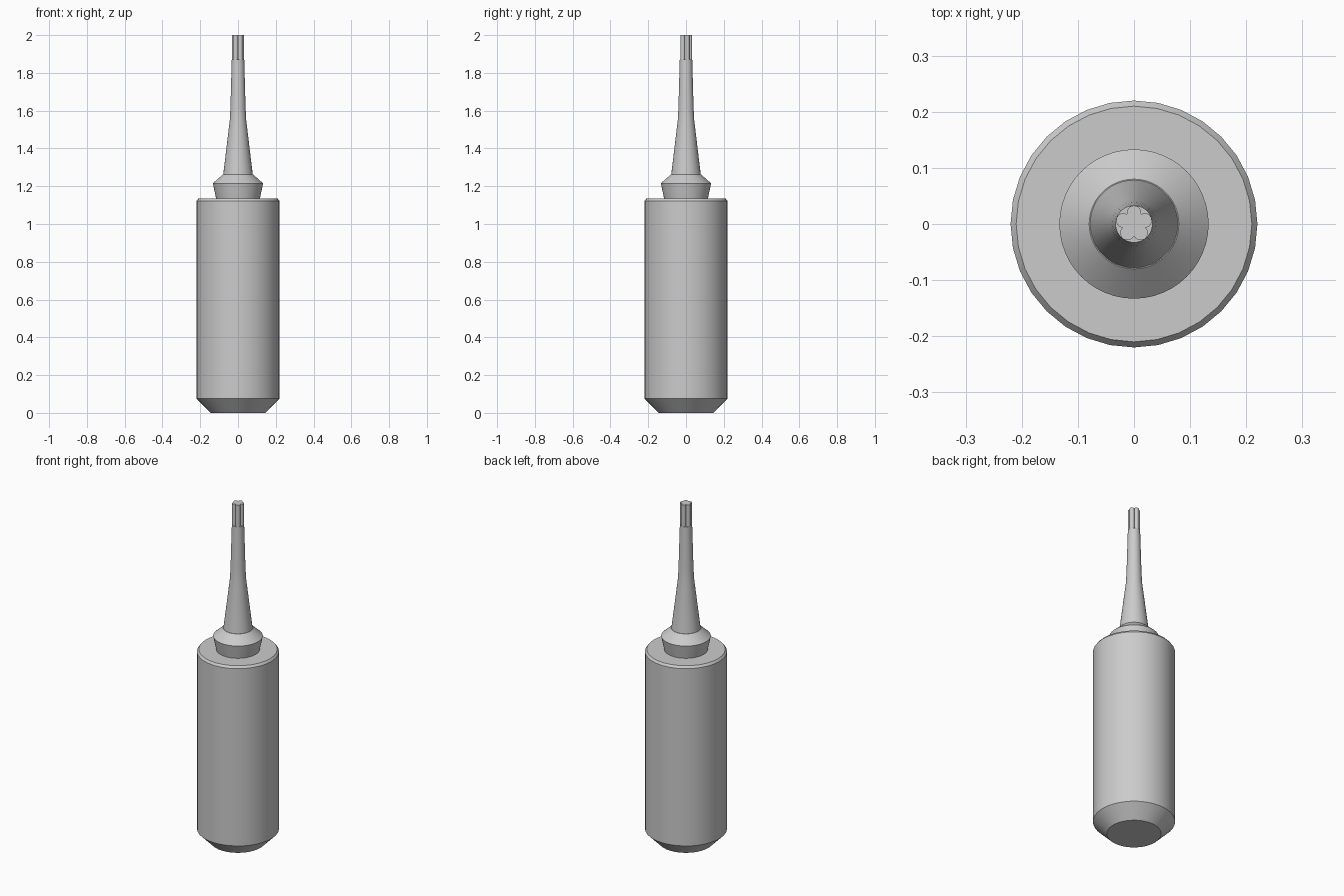
import bpy, bmesh, math

if "Cube" in bpy.data.objects:
    bpy.data.objects.remove(bpy.data.objects["Cube"])


def finish(name, bm):
    bmesh.ops.recalc_face_normals(bm, faces=bm.faces[:])
    mesh = bpy.data.meshes.new(name)
    bm.to_mesh(mesh)
    bm.free()
    obj = bpy.data.objects.new(name, mesh)
    bpy.context.collection.objects.link(obj)
    bpy.ops.object.select_all(action='DESELECT')
    obj.select_set(True)
    bpy.context.view_layer.objects.active = obj
    bpy.ops.object.shade_smooth_by_angle(angle=math.radians(28))
    return obj


def loft(name, outlines):
    """Skin a stack of closed outlines and cap both ends."""
    bm = bmesh.new()
    rings = [[bm.verts.new(p) for p in o] for o in outlines]
    n = len(rings[0])
    for a, b in zip(rings, rings[1:]):
        for i in range(n):
            j = (i + 1) % n
            bm.faces.new((a[i], a[j], b[j], b[i]))
    bm.faces.new(rings[0][::-1])
    bm.faces.new(rings[-1])
    return finish(name, bm)


def lathe(name, profile, sides):
    angles = [2 * math.pi * i / sides for i in range(sides)]
    return loft(name, [[(r * math.cos(a), r * math.sin(a), z) for a in angles]
                       for r, z in profile])


# Handle: long cylinder with chamfered ends
lathe("handle", [(0.146, 0), (0.22, 0.075), (0.22, 1.122), (0.21, 1.135)], 32)

# Collar: flared ring below the shaft
lathe("collar", [(0.115, 1.13), (0.133, 1.215), (0.08, 1.262)], 48)

# Shaft: long taper that straightens toward the tip
lathe("shaft", [(0.079, 1.255), (0.0435, 1.55), (0.04, 1.62), (0.033, 1.872)], 48)

# Bit: five-lobed tip, one lobe pointing to +y
LOBES, CENTRE, RADIUS, STEPS = 5, 0.020, 0.013, 8
half = math.pi / LOBES
# Angle on a lobe where it meets its neighbour
meet = half + math.acos(-CENTRE * math.sin(half) / RADIUS) - math.pi / 2
meet = math.pi / 2 + half - math.acos(CENTRE * math.sin(half) / RADIUS) \
    if CENTRE * math.sin(half) > RADIUS else \
    half + math.asin(CENTRE * math.sin(half) / RADIUS)
outline = []
for k in range(LOBES):
    base = math.pi / 2 + 2 * half * k
    for i in range(STEPS):
        a = base + meet * (2 * i / STEPS - 1)
        outline.append((CENTRE * math.cos(base) + RADIUS * math.cos(a),
                        CENTRE * math.sin(base) + RADIUS * math.sin(a)))
loft("bit", [[(x, y, z) for x, y in outline] for z in (1.86, 2.0)])
